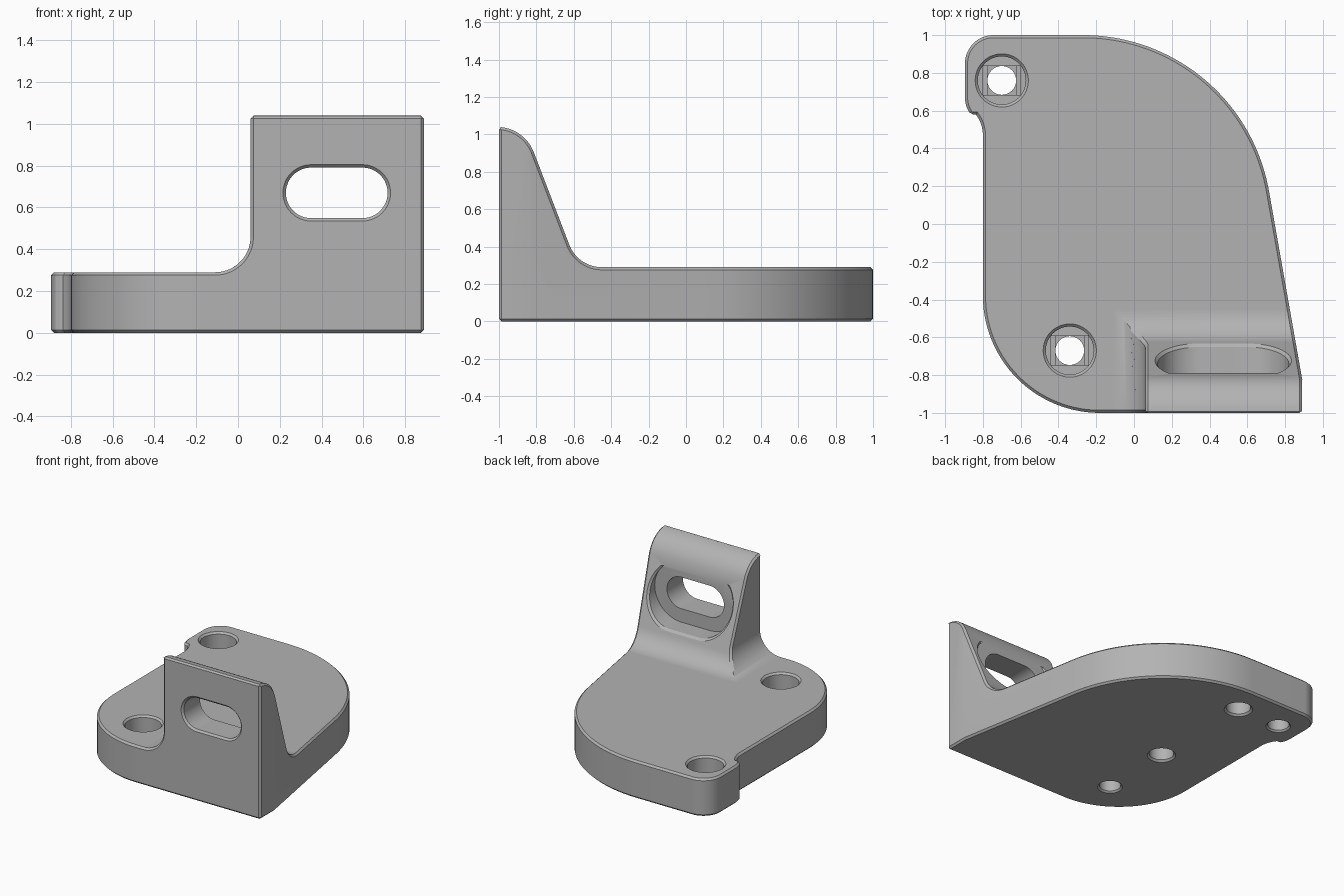
import bpy, bmesh
from math import sin, cos, pi, radians
from mathutils import Matrix, Vector

cube = bpy.data.objects.get("Cube")
if cube:
    bpy.data.objects.remove(cube, do_unlink=True)

grey = bpy.data.materials.new("plain grey")
grey.use_nodes = True
COLOUR = (0.45, 0.45, 0.45, 1)
grey.diffuse_color = COLOUR
grey.node_tree.nodes["Principled BSDF"].inputs["Base Color"].default_value = COLOUR


def arc(cx, cy, r, start, end, n):
    steps = [radians(start + (end - start) * i / n) for i in range(n + 1)]
    return [(cx + r * cos(a), cy + r * sin(a)) for a in steps]


def loft(name, loops):
    """Closed solid through a stack of equal-length point loops."""
    bm = bmesh.new()
    rings = [[bm.verts.new(p) for p in loop] for loop in loops]
    n = len(rings[0])
    for a, b in zip(rings, rings[1:]):
        for i in range(n):
            j = (i + 1) % n
            bm.faces.new((a[i], a[j], b[j], b[i]))
    bm.faces.new(rings[0])
    bm.faces.new(rings[-1])
    bmesh.ops.recalc_face_normals(bm, faces=bm.faces)
    mesh = bpy.data.meshes.new(name)
    bm.to_mesh(mesh)
    bm.free()
    mesh.materials.append(grey)
    ob = bpy.data.objects.new(name, mesh)
    bpy.context.collection.objects.link(ob)
    return ob


def hole(centre, steps, half=0.0, sideways=False, n=24):
    """Round or slotted cutter from (radius, depth) steps, along z or y."""
    turn = Matrix.Rotation(-pi / 2, 3, 'X') if sideways else Matrix.Identity(3)
    loops = []
    for r, depth in steps:
        right = arc(half, 0, r, -90, 90, n)
        left = arc(-half, 0, r, 90, 270, n)
        outline = right + left if half else right[:-1] + left[:-1]
        loops.append([turn @ Vector((x, y, depth)) + Vector(centre) for x, y in outline])
    return loft("hole_cutter", loops)


def box(x, y, z0, w, d, z1):
    corners = [(x - w, y - d), (x + w, y - d), (x + w, y + d), (x - w, y + d)]
    return loft("bridge_cutter", [[(a, b, z) for a, b in corners] for z in (z0, z1)])


def combine(ob, other, operation):
    mod = ob.modifiers.new("cut", 'BOOLEAN')
    mod.operation, mod.solver, mod.object = operation, 'EXACT', other
    bpy.context.view_layer.objects.active = ob
    bpy.ops.object.modifier_apply(modifier=mod.name)
    bpy.data.objects.remove(other, do_unlink=True)


PLATE, TOP = 0.29, 1.04

# Plan outline
outline = [(0.89, -1), (0.89, -0.82)]
outline += arc(-0.27, 0, 1, 9.4, 90, 36)
outline += arc(-0.745, 0.85, 0.15, 90, 180, 12)
outline += arc(-0.745, 0.67, 0.15, 180, 217, 5)
outline += arc(-0.98, 0.47, 0.18, 37, 0, 6)
outline += arc(-0.18, -0.38, 0.62, 180, 270, 28)
bracket = loft("bracket", [[(x, y, z) for x, y in outline] for z in (0, TOP + 0.2)])

# Side profile: rounded tab, sloping back, fillet into the plate
side = [(-1.2, -0.2), (-1.2, TOP)] + arc(-1.01, 0.83, 0.21, 90, 20, 14)
side += arc(-0.45, 0.476, 0.186, 200, 270, 14)
side += [(1.2, PLATE), (1.2, -0.2)]
combine(bracket, loft("side_cutter", [[(x, y, z) for y, z in side] for x in (-1.2, 1.2)]), 'INTERSECT')

# Front profile: low plate, fillet, tall tab
front = [(-1.2, -0.2), (-1.2, PLATE)] + arc(-0.11, PLATE + 0.17, 0.17, 270, 360, 18)
front += [(0.06, 1.4), (1.2, 1.4), (1.2, -0.2)]
combine(bracket, loft("front_cutter", [[(x, y, z) for x, z in front] for y in (-1.2, 1.2)]), 'INTERSECT')

# Screw counterbores, blind magnet holes, slot recess
SCREWS = [(-0.70, 0.76), (-0.34, -0.67)]
FLOOR = 0.12
SLOT = (0.4725, 0, 0.67)
for x, y in SCREWS:
    combine(bracket, hole((x, y, 0), [(0.127, FLOOR), (0.127, 0.5)]), 'DIFFERENCE')
for y in (0.76, -0.09):
    combine(bracket, hole((-0.33, y, 0), [(0.087, -0.2), (0.087, 0.2)]), 'DIFFERENCE')
combine(bracket, hole(SLOT, [(0.225, -0.79), (0.225, -0.2)], 0.1225, True), 'DIFFERENCE')

# Small chamfer on every sharp outside edge
bm = bmesh.new()
bm.from_mesh(bracket.data)
bmesh.ops.remove_doubles(bm, verts=bm.verts, dist=0.0008)
bmesh.ops.dissolve_limit(bm, angle_limit=0.005, verts=bm.verts, edges=bm.edges)
sharp = [e for e in bm.edges if e.is_manifold and e.calc_face_angle_signed(0) > radians(42)]
bmesh.ops.bevel(bm, geom=sharp, offset=0.014, offset_type='OFFSET', segments=1,
                profile=0.5, affect='EDGES', clamp_overlap=False)
bm.to_mesh(bracket.data)
bm.free()

# Through holes with stepped bridges, and the through slot
for x, y in SCREWS:
    combine(bracket, hole((x, y, 0), [(0.1, -0.012), (0.076, 0.012), (0.076, 0.2)]), 'DIFFERENCE')
    combine(bracket, box(x, y, FLOOR - 0.024, 0.076, 0.076, FLOOR + 0.02), 'DIFFERENCE')
    combine(bracket, box(x, y, FLOOR - 0.012, 0.1, 0.076, FLOOR + 0.02), 'DIFFERENCE')
combine(bracket, hole(SLOT, [(0.15, -1.015), (0.121, -0.986), (0.121, -0.7)], 0.1225, True), 'DIFFERENCE')

# Smooth curves, crisp edges
bpy.ops.object.select_all(action='DESELECT')
bracket.select_set(True)
bpy.context.view_layer.objects.active = bracket
bpy.ops.object.shade_smooth_by_angle(angle=radians(25))
normals = bracket.modifiers.new("even_normals", 'WEIGHTED_NORMAL')
normals.keep_sharp = True
